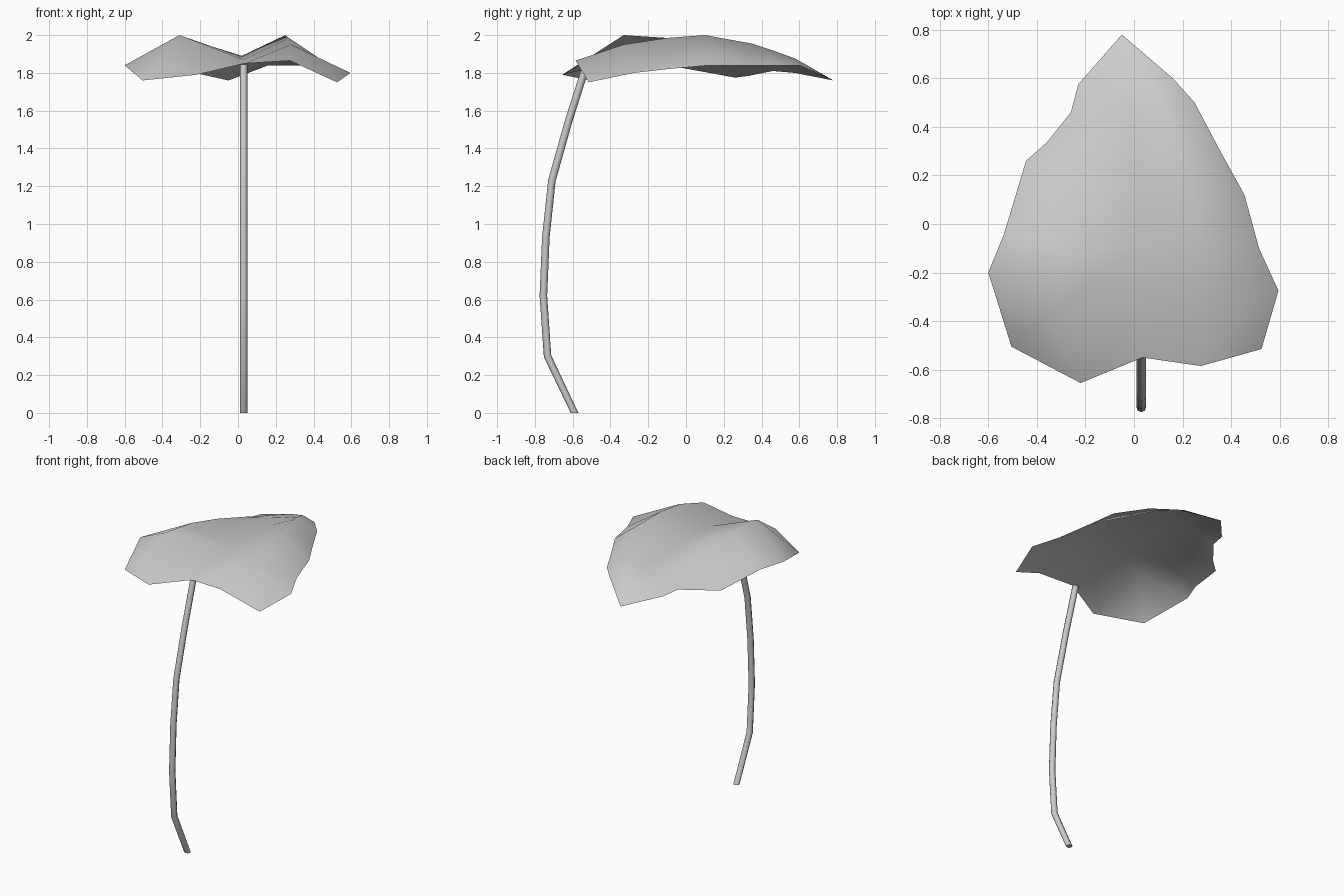
import bpy, bmesh, math
from mathutils import Vector

if "Cube" in bpy.data.objects:
    bpy.data.objects.remove(bpy.data.objects["Cube"])


def make_object(name, bm):
    bmesh.ops.recalc_face_normals(bm, faces=bm.faces)
    mesh = bpy.data.meshes.new(name)
    bm.to_mesh(mesh)
    bm.free()
    obj = bpy.data.objects.new(name, mesh)
    bpy.context.collection.objects.link(obj)
    for p in mesh.polygons:
        p.use_smooth = True
    return obj


# Leaf blade: each row runs left edge, left ridge, midrib, right ridge, right edge
rows = [
    [(-.505, -.505, 1.76), (-.22, -.655, 1.79), (.035, -.55, 1.85), (.275, -.585, 1.865), (.525, -.515, 1.75)],
    [(-.60, -.20, 1.84), (-.31, -.33, 2.0), (.03, -.32, 1.87), (.28, -.33, 1.95), (.595, -.275, 1.80)],
    [(-.535, -.04, 1.83), (-.28, -.10, 1.985), (.02, -.10, 1.885), (.27, -.10, 1.985), (.515, -.10, 1.82)],
    [(-.445, .26, 1.775), (-.23, .10, 1.95), (.02, .10, 1.89), (.25, .10, 2.0), (.455, .12, 1.84)],
    [(-.36, .335, 1.785), (-.18, .30, 1.90), (.01, .33, 1.88), (.17, .35, 1.955), (.35, .31, 1.84)],
    [(-.26, .46, 1.81), (-.13, .46, 1.86), (0, .49, 1.87), (.12, .47, 1.915), (.25, .50, 1.84)],
    [(-.23, .575, 1.80), (-.12, .58, 1.83), (-.01, .60, 1.85), (.08, .58, 1.875), (.16, .60, 1.84)],
]
bm = bmesh.new()
grid = [[bm.verts.new(p) for p in row] for row in rows]
for a, b in zip(grid, grid[1:]):
    for i in range(4):
        bm.faces.new((a[i], a[i + 1], b[i + 1], b[i]))
tip = bm.verts.new((-.05, .78, 1.76))
for i in range(4):
    bm.faces.new((grid[-1][i], grid[-1][i + 1], tip))
leaf = make_object("leaf_blade", bm)
if sum(p.normal.z for p in leaf.data.polygons) < 0:
    leaf.data.flip_normals()

# Stem: eight-sided tube along a bent path, with a level foot
path = [(-.59, 0), (-.733, .30), (-.755, .62), (-.742, .93), (-.71, 1.23),
        (-.62, 1.55), (-.54, 1.80), (-.528, 1.84)]
pts = [Vector((.03, y, z)) for y, z in path]
SIDES, RADIUS = 8, .02
bm = bmesh.new()
rings = []
for k, p in enumerate(pts):
    t = (pts[min(k + 1, len(pts) - 1)] - pts[max(k - 1, 0)]).normalized()
    if k == 0:
        t = Vector((0, 0, 1))
    side = Vector((1, 0, 0))
    up = t.cross(side)
    rings.append([bm.verts.new(p + RADIUS * (math.cos(a) * side + math.sin(a) * up))
                  for a in (2 * math.pi * i / SIDES for i in range(SIDES))])
for a, b in zip(rings, rings[1:]):
    for i in range(SIDES):
        j = (i + 1) % SIDES
        bm.faces.new((a[i], a[j], b[j], b[i]))
bm.faces.new(rings[0][::-1])
bm.faces.new(rings[-1])
stem = make_object("stem", bm)
bpy.context.view_layer.objects.active = stem
stem.select_set(True)
bpy.ops.object.shade_smooth_by_angle(angle=math.radians(50))
